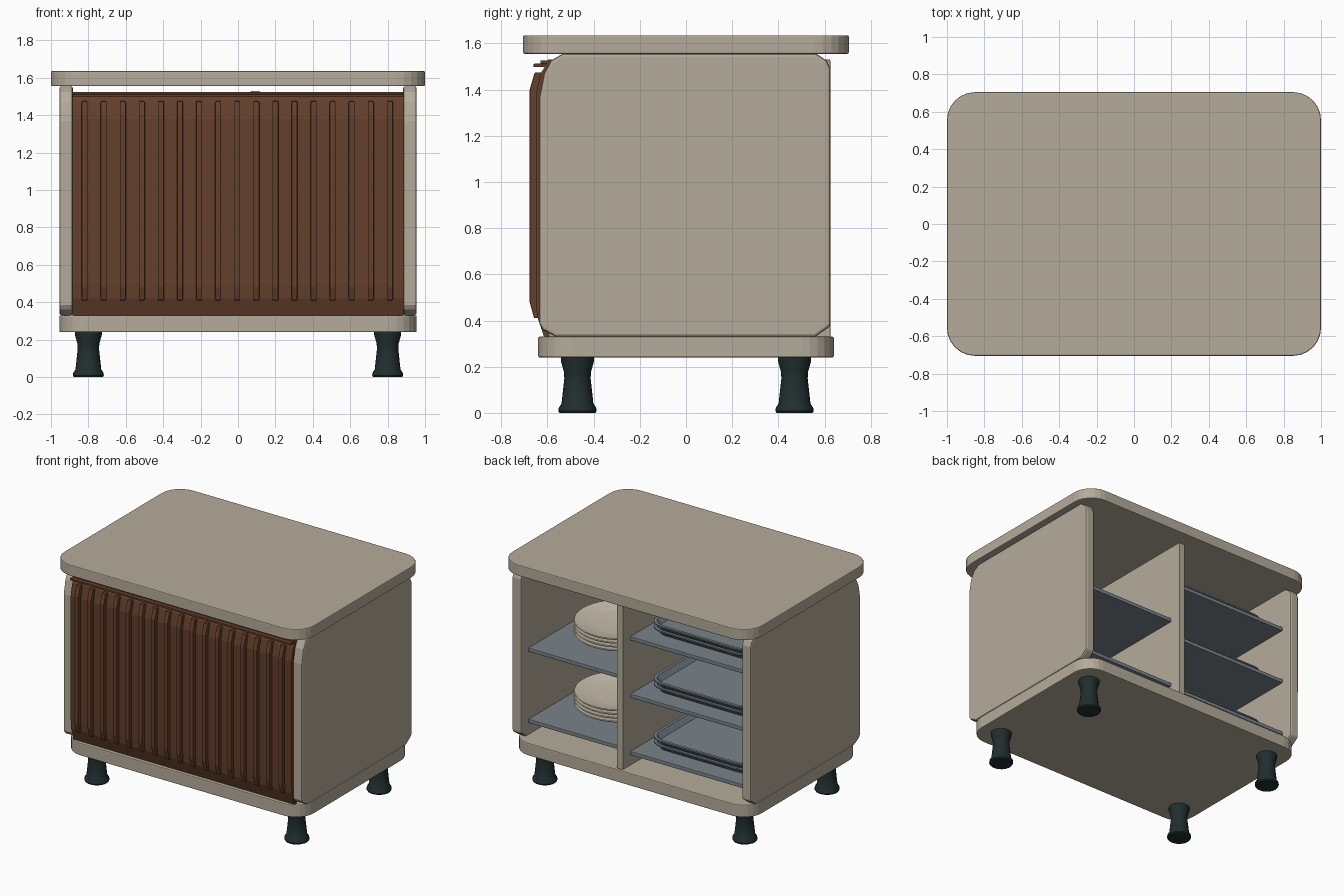
import bpy, bmesh, math

if "Cube" in bpy.data.objects:
    bpy.data.objects.remove(bpy.data.objects["Cube"])


def material(name, rgb):
    m = bpy.data.materials.new(name)
    m.diffuse_color = (*rgb, 1)
    m.use_nodes = True
    m.node_tree.nodes["Principled BSDF"].inputs["Base Color"].default_value = m.diffuse_color
    return m


BEIGE = material("warm_beige", (0.46, 0.41, 0.325))
BROWN = material("wood_brown", (0.125, 0.05, 0.024))
DARK = material("dark_green_grey", (0.015, 0.027, 0.027))
STEEL = material("steel_grey", (0.19, 0.23, 0.26))
CREAM = material("plate_cream", (0.58, 0.52, 0.42))


def finish(name, bm, mat, bevel=0, smooth=False, segments=2):
    bmesh.ops.recalc_face_normals(bm, faces=bm.faces)
    me = bpy.data.meshes.new(name)
    bm.to_mesh(me)
    bm.free()
    ob = bpy.data.objects.new(name, me)
    bpy.context.collection.objects.link(ob)
    me.materials.append(mat)
    if bevel:
        b = ob.modifiers.new("edge_bevel", 'BEVEL')
        b.width, b.segments, b.limit_method = bevel, segments, 'ANGLE'
        b.angle_limit = math.radians(50)
    if smooth:
        bpy.ops.object.select_all(action='DESELECT')
        ob.select_set(True)
        bpy.context.view_layer.objects.active = ob
        bpy.ops.object.shade_smooth_by_angle(angle=math.radians(35))
    return ob


def extrude(bm, pts, offset):
    """Closed prism from a planar loop of points."""
    face = bm.faces.new([bm.verts.new(p) for p in pts])
    new = bmesh.ops.extrude_face_region(bm, geom=[face])["geom"]
    verts = [g for g in new if isinstance(g, bmesh.types.BMVert)]
    bmesh.ops.translate(bm, verts=verts, vec=offset)


def rounded(hx, hy, r, z, cx=0, cy=0, n=6):
    pts = []
    for i, (sx, sy) in enumerate([(1, 1), (-1, 1), (-1, -1), (1, -1)]):
        for k in range(n + 1):
            a = math.pi / 2 * (i + k / n)
            pts.append((cx + sx * (hx - r) + r * math.cos(a),
                        cy + sy * (hy - r) + r * math.sin(a), z))
    return pts


def slab(name, hx, hy, r, z0, z1, mat):
    bm = bmesh.new()
    extrude(bm, rounded(hx, hy, r, z0), (0, 0, z1 - z0))
    return finish(name, bm, mat, 0.006)


def side_prism(name, profile, x0, x1, mat, bevel=0):
    """Profile in (y, z) extruded along x."""
    bm = bmesh.new()
    extrude(bm, [(x0, y, z) for y, z in profile], (x1 - x0, 0, 0))
    return finish(name, bm, mat, bevel)


def box(name, x0, x1, y0, y1, z0, z1, mat, bevel=0):
    return side_prism(name, [(y0, z0), (y1, z0), (y1, z1), (y0, z1)], x0, x1, mat, bevel)


def loft(name, loops, mat):
    """Skin a stack of equal-length loops and cap both ends."""
    bm = bmesh.new()
    rings = [[bm.verts.new(p) for p in loop] for loop in loops]
    n = len(rings[0])
    for a, b in zip(rings, rings[1:]):
        for i in range(n):
            j = (i + 1) % n
            bm.faces.new((a[i], a[j], b[j], b[i]))
    bm.faces.new(rings[0])
    bm.faces.new(rings[-1])
    return finish(name, bm, mat, smooth=True)


def lathe(name, profile, cx, cy, cz, n, mat):
    return loft(name, [[(cx + r * math.cos(2 * math.pi * i / n),
                         cy + r * math.sin(2 * math.pi * i / n), cz + z)
                        for i in range(n)] for r, z in profile], mat)


# Worktop and base
slab("worktop", 1.0, 0.705, 0.15, 1.555, 1.635, BEIGE)
slab("base", 0.955, 0.64, 0.14, 0.24, 0.33, BEIGE)

# Legs
leg = [(0.078, 0), (0.083, 0.008), (0.081, 0.022), (0.069, 0.04),
       (0.057, 0.15), (0.059, 0.18), (0.072, 0.225), (0.072, 0.24)]
for sx in (-1, 1):
    for sy in (-1, 1):
        lathe("leg", leg, sx * 0.80, sy * 0.47, 0, 24, DARK)

# Side panels with clipped corners
panel = [(-0.565, 0.33), (0.56, 0.33), (0.625, 0.375), (0.625, 1.49), (0.61, 1.525),
         (0.565, 1.555), (-0.535, 1.555), (-0.585, 1.525), (-0.615, 1.47),
         (-0.635, 1.37), (-0.635, 0.385), (-0.62, 0.36)]
for sx in (-1, 1):
    side_prism("side_panel", panel, sx * 0.883, sx * 0.955, BEIGE, 0.012)

# Central divider
box("divider", 0.068, 0.117, -0.60, 0.625, 0.33, 1.53, BEIGE, 0.004)

# Front shutter: bent sheet, ribs and top rail
outer = [(-0.615, 0.33), (-0.645, 0.42), (-0.65, 0.5), (-0.65, 1.38),
         (-0.63, 1.47), (-0.595, 1.523)]
sheet = outer + [(y + 0.025, z) for y, z in reversed(outer)]
side_prism("shutter_sheet", sheet, -0.884, 0.884, BROWN)
rib = [(-0.64, 0.41), (-0.658, 0.41), (-0.677, 0.48), (-0.677, 1.40),
       (-0.655, 1.475), (-0.625, 1.475)]
for i in range(17):
    x = -0.82 + i * 0.102
    side_prism("shutter_rib", rib, x - 0.016, x + 0.016, BROWN, 0.005)
box("shutter_rail", -0.884, 0.884, -0.66, -0.60, 1.497, 1.512, BROWN, 0.003)
box("shutter_top", -0.884, 0.884, -0.63, -0.575, 1.512, 1.525, BROWN)


# Plate stack on each shelf of the narrow bay
plate = [(0.17, 0), (0.19, 0.0), (0.30, 0.022), (0.31, 0.03),
         (0.305, 0.034), (0.20, 0.014), (0.18, 0.012)]
for z in (0.42, 0.935):
    box("plate_shelf", 0.117, 0.883, -0.56, 0.54, z, z + 0.028, STEEL, 0.004)
    for k in range(4):
        lathe("plate", plate, 0.50, 0.03, z + 0.028 + k * 0.027, 40, CREAM)

# Stacked trays on each shelf of the wide bay
for z in (0.405, 0.82, 1.235):
    box("tray_shelf", -0.883, 0.068, -0.56, 0.54, z, z + 0.028, STEEL, 0.004)
    for k in range(2):
        zt = z + 0.028 + k * 0.035
        steps = [(0.0, 0.0), (0.03, 0.04), (0.045, 0.04), (0.045, 0.05),
                 (0.025, 0.05), (0.0, 0.012)]
        loft("tray", [rounded(0.365 + d, 0.40 + d, 0.07 + d, zt + h, -0.41, 0.0)
                      for d, h in steps], STEEL)
